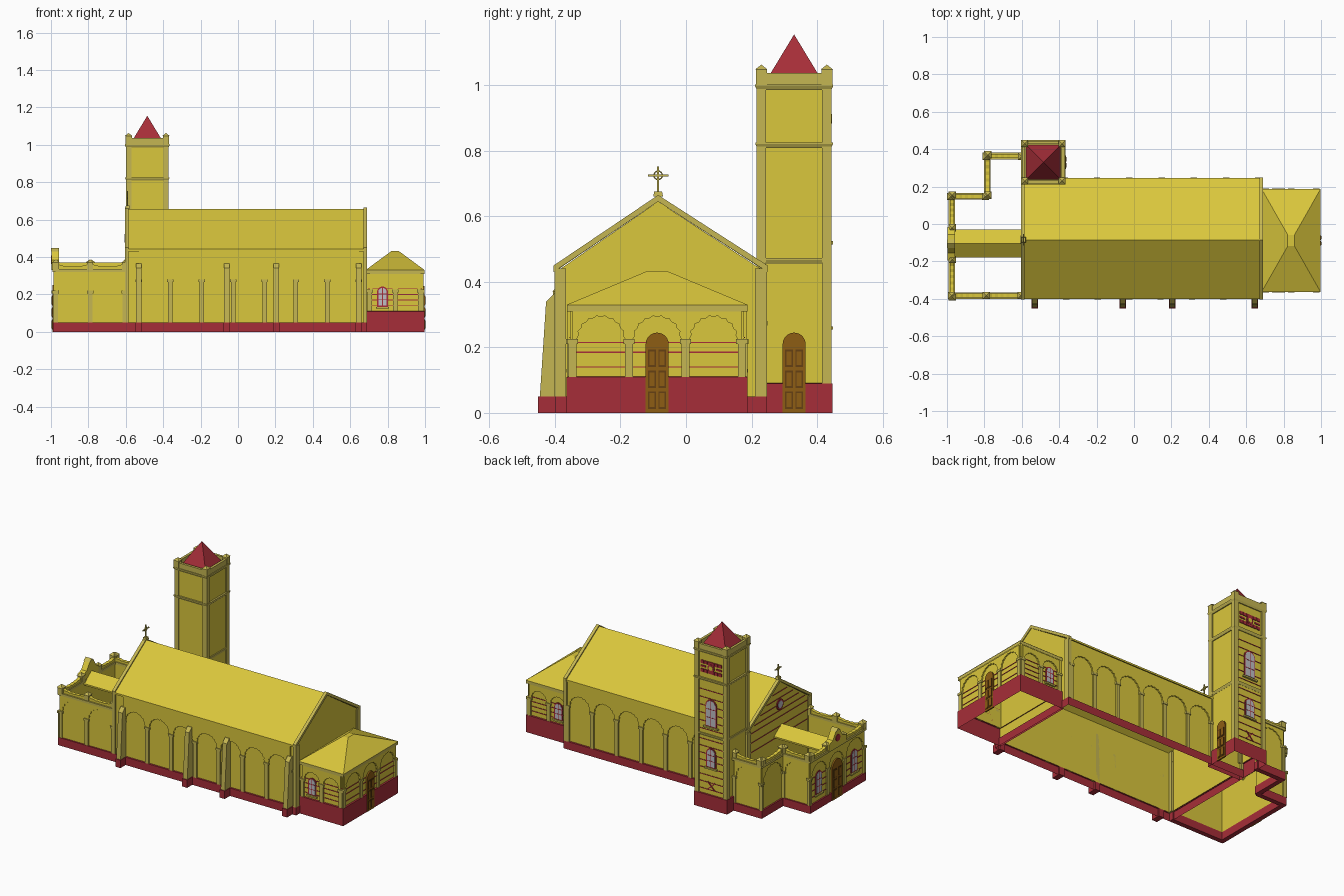
import bpy, bmesh, math
from mathutils import Vector

if "Cube" in bpy.data.objects:
    bpy.data.objects.remove(bpy.data.objects["Cube"])

COLORS = {"yellow": (0.70, 0.57, 0.045), "trim": (0.56, 0.47, 0.085), "red": (0.38, 0.027, 0.04),
          "brown": (0.27, 0.11, 0.007), "dark_brown": (0.13, 0.05, 0.006), "glass": (0.52, 0.52, 0.56)}
NAMES = list(COLORS)
MATS = []
for n, c in COLORS.items():
    m = bpy.data.materials.new(n)
    m.diffuse_color = (*c, 1)
    m.use_nodes = True
    m.node_tree.nodes["Principled BSDF"].inputs["Base Color"].default_value = m.diffuse_color
    MATS.append(m)
parts = {}


def put(part, color, verts, faces):
    """Append a piece of mesh to a named part."""
    bm = parts.setdefault(part, bmesh.new())
    vs = [bm.verts.new(v) for v in verts]
    fs = [bm.faces.new([vs[i] for i in f]) for f in faces]
    for f in fs:
        f.material_index = NAMES.index(color)
    bmesh.ops.recalc_face_normals(bm, faces=fs)


def frame(x, y, deg):
    """Wall frame: origin, direction along the wall, outward direction."""
    a = math.radians(deg)
    return Vector((x, y, 0)), Vector((-math.sin(a), math.cos(a), 0)), Vector((math.cos(a), math.sin(a), 0))


def prism(part, color, fr, pts, d0, d1, hollow=False):
    """Extrude a wall profile from depth d0 to d1; hollow leaves the first edge open."""
    o, u, w = fr
    n = len(pts)
    verts = [o + u * p + w * d + Vector((0, 0, q)) for d in (d0, d1) for p, q in pts]
    faces = [range(n), range(2 * n - 1, n - 1, -1)]
    faces += [(i, (i + 1) % n, n + (i + 1) % n, n + i) for i in range(1 if hollow else 0, n)]
    put(part, color, verts, faces)


def rect(u0, u1, v0, v1):
    return [(u0, v0), (u1, v0), (u1, v1), (u0, v1)]


def arch(u, v, w, h, n=12):
    r = w / 2
    return [(u - r, v), (u + r, v)] + [(u + r * math.cos(math.pi * i / n), v + h - r + r * math.sin(math.pi * i / n))
                                       for i in range(n + 1)]


def disc(u, v, r, n=16):
    return [(u + r * math.cos(2 * math.pi * i / n), v + r * math.sin(2 * math.pi * i / n)) for i in range(n)]


def frustum(part, color, cx, cy, z0, a, z1, b, sides_only=False):
    """Box, tapered block or pyramid (b = 0,0) with half sizes a and b."""
    sq = [(-1, -1), (1, -1), (1, 1), (-1, 1)]
    verts = [(cx + i * a[0], cy + j * a[1], z0) for i, j in sq]
    if b[0] == 0:
        put(part, color, verts + [(cx, cy, z1)], [(0, 1, 4), (1, 2, 4), (2, 3, 4), (3, 0, 4)])
        return
    verts += [(cx + i * b[0], cy + j * b[1], z1) for i, j in sq]
    faces = [(i, (i + 1) % 4, 4 + (i + 1) % 4, 4 + i) for i in range(4)]
    put(part, color, verts, faces + ([] if sides_only else [(3, 2, 1, 0), (4, 5, 6, 7)]))


def plinth(part, x0, x1, y0, y1, z, out=0.01):
    c, h = ((x0 + x1) / 2, (y0 + y1) / 2), ((x1 - x0) / 2, (y1 - y0) / 2)
    o = (h[0] + out, h[1] + out)
    frustum(part, "red", *c, 0, o, z, o, True)
    frustum(part, "red", *c, z, o, z + 0.001, h, True)


def arcade(part, fr, edges, v0, spring, top, d, th=0.008):
    """Blind arches with scalloped heads, pilasters and capitals."""
    for l, r in zip(edges, edges[1:]):
        c, rad = (l + r) / 2, (r - l) / 2 - 0.012
        rise = min(rad, top - spring - 0.012)
        head = []
        for i in range(37):
            t = math.pi * (1 - i / 36)
            k = 1 - 0.07 * abs(math.sin(9 * t))
            head.append((c + rad * k * math.cos(t), spring + rise * k * math.sin(t)))
        prism(part, "yellow", fr, [(l, v0), (l + 0.012, v0)] + head + [(r - 0.012, v0), (r, v0), (r, top), (l, top)], d, d + th)
    for e in edges:
        prism(part, "trim", fr, rect(e - 0.012, e + 0.012, v0, spring), d, d + th + 0.002)
        prism(part, "trim", fr, rect(e - 0.017, e + 0.017, spring - 0.014, spring), d, d + th + 0.005)


def stripes(part, fr, u0, u1, levels, d, th=0.003):
    for v in levels:
        prism(part, "red", fr, rect(u0, u1, v - 0.002, v + 0.002), d, d + th)


def window(part, fr, u, v, w, h, d):
    prism(part, "red", fr, arch(u, v - 0.006, w + 0.014, h + 0.013), d, d + 0.004)
    prism(part, "glass", fr, arch(u, v, w, h), d, d + 0.006)
    prism(part, "red", fr, rect(u - 0.002, u + 0.002, v, v + h), d, d + 0.007)
    for k in (0.33, 0.66):
        prism(part, "red", fr, rect(u - w / 2, u + w / 2, v + h * k - 0.002, v + h * k + 0.002), d, d + 0.007)
    prism(part, "trim", fr, rect(u - w * 0.8, u + w * 0.8, v - 0.016, v - 0.006), d, d + 0.012)


def door(part, fr, u, w, h, d):
    prism(part, "brown", fr, arch(u, 0, w, h), d - 0.009, d)
    for s in (-1, 1):
        for k in range(3):
            c, v = u + s * w * 0.22, 0.012 + k * 0.064
            prism(part, "dark_brown", fr, rect(c - w * 0.17, c + w * 0.17, v, v + 0.054), d, d + 0.002)
            prism(part, "brown", fr, rect(c - w * 0.11, c + w * 0.11, v + 0.006, v + 0.048), d, d + 0.004)


# Nave: gabled hall, roof, end copings and corner strips
AX = frame(0, 0, 0)
RY = -0.085
prism("nave", "yellow", AX, [(-0.39, 0.05), (0.235, 0.05), (0.235, 0.435), (RY, 0.645), (-0.39, 0.435)], -0.6, 0.685, True)
plinth("nave_plinth", -0.595, 0.68, -0.39, 0.235, 0.05)


def chevron(part, color, y0, y1, z0, zr, t, d0, d1):
    prism(part, color, AX, [(y0, z0), (RY, zr), (y1, z0), (y1, z0 + t), (RY, zr + t), (y0, z0 + t)], d0, d1)


chevron("nave_roof", "yellow", -0.402, 0.247, 0.43, 0.645, 0.012, -0.585, 0.675)
for d0, d1 in ((-0.605, -0.585), (0.67, 0.69)):
    chevron("gable_copings", "trim", -0.404, 0.249, 0.43, 0.645, 0.02, d0, d1)
    for y in (-0.384, 0.229):
        prism("corner_strips", "trim", AX, rect(y - 0.018, y + 0.018, 0.05, 0.44), d0, d1)

# Nave side arcades, eaves and buttresses
SOUTH, NORTH = frame(0, -0.39, -90), frame(0, 0.235, 90)
arcade("south_arcade", SOUTH, [-0.53 + i * 0.168 for i in range(8)], 0.05, 0.28, 0.43, 0)
arcade("north_arcade", NORTH, [-0.665 + i * 0.1725 for i in range(7)], 0.05, 0.28, 0.43, 0)
for x in (-0.53, -0.06, 0.205, 0.645):
    f = frame(x, -0.39, 180)
    prism("buttresses", "trim", f, [(0, 0.05), (0.056, 0.05), (0.037, 0.34), (0.012, 0.365), (0, 0.365)], -0.015, 0.015)
    prism("buttresses", "red", f, rect(0, 0.062, 0, 0.05), -0.018, 0.018)

# West gable: stripes, round window and cross
WEST = frame(-0.6, 0, 180)
for v in (0.3, 0.36, 0.42, 0.46, 0.5, 0.54, 0.58):
    half = min(0.29, (0.63 - v) / 0.21 * 0.31)
    stripes("gable_stripes", WEST, -RY - half, -RY + half, [v], 0)
prism("round_window", "red", WEST, disc(-RY, 0.5, 0.034), 0, 0.005)
prism("round_window", "glass", WEST, disc(-RY, 0.5, 0.023), 0, 0.007)
frustum("cross", "trim", -0.59, RY, 0.66, (0.012, 0.015), 0.675, (0.01, 0.012))
frustum("cross", "trim", -0.59, RY, 0.67, (0.003, 0.003), 0.752, (0.003, 0.003))
frustum("cross", "trim", -0.59, RY, 0.722, (0.003, 0.031), 0.728, (0.003, 0.031))
bpy.ops.mesh.primitive_torus_add(location=(-0.59, RY, 0.725), rotation=(0, math.pi / 2, 0), major_radius=0.013,
                                 minor_radius=0.002, major_segments=16, minor_segments=6)
bpy.context.object.name = "cross_ring"
bpy.context.object.data.materials.append(MATS[1])

# East annex: walls, arcades, hipped roof, door and windows
frustum("annex", "yellow", 0.835, -0.088, 0.11, (0.15, 0.265), 0.325, (0.15, 0.265), True)
plinth("annex_plinth", 0.69, 0.985, -0.353, 0.177, 0.11, 0.011)
frustum("annex_cornice", "trim", 0.838, -0.088, 0.31, (0.158, 0.275), 0.33, (0.158, 0.275), True)
frustum("annex_roof", "yellow", 0.84, -0.088, 0.33, (0.158, 0.276), 0.433, (0.018, 0.03))
E, AS, AN = frame(0.985, -0.088, 0), frame(0.84, -0.353, -90), frame(0.84, 0.177, 90)
arcade("annex_arcade", E, [-0.258, -0.086, 0.086, 0.258], 0.11, 0.225, 0.31, 0)
stripes("annex_stripes", E, -0.26, 0.26, (0.14, 0.185, 0.215), 0)
door("annex_door", E, 0, 0.07, 0.245, 0.013)
for f, s in ((AS, 1), (AN, -1)):
    arcade("annex_arcade", f, [-0.135, 0.0, 0.135], 0.11, 0.225, 0.31, 0)
    stripes("annex_stripes", f, -0.145, 0.145, (0.14, 0.17, 0.2, 0.23), 0)
    window("annex_windows", f, -0.0675 * s, 0.14, 0.045, 0.095, 0)

# Bell tower: shaft, corner strips, cornices, parapet, pinnacles and spire
TX, TY = -0.485, 0.33
frustum("tower", "yellow", TX, TY, 0.09, (0.107, 0.107), 0.99, (0.107, 0.107), True)
plinth("tower_plinth", TX - 0.107, TX + 0.107, TY - 0.107, TY + 0.107, 0.09, 0.01)
for z, h in ((0.455, 0.114), (0.808, 0.118), (0.985, 0.119)):
    frustum("tower_cornices", "trim", TX, TY, z, (h - 0.006,) * 2, z + 0.012, (h, h))
    frustum("tower_cornices", "trim", TX, TY, z + 0.012, (h, h), z + 0.018, (h, h))
for i in (-1, 1):
    for j in (-1, 1):
        x, y = TX + i * 0.1, TY + j * 0.1
        frustum("tower_corners", "trim", x, y, 0.09, (0.0145, 0.0145), 0.99, (0.0145, 0.0145))
        frustum("pinnacles", "trim", x, y, 1.0, (0.017, 0.017), 1.048, (0.017, 0.017))
        frustum("pinnacles", "trim", x, y, 1.048, (0.019, 0.019), 1.063, (0, 0))
for a in range(4):
    prism("tower_parapet", "trim", frame(TX, TY, a * 90), rect(-0.11, 0.11, 0.99, 1.037), 0.098, 0.114)
frustum("spire", "red", TX, TY, 0.99, (0.1, 0.1), 1.155, (0, 0))
TN = frame(TX, TY + 0.107, 90)
stripes("tower_stripes", TN, -0.085, 0.085, [0.12 + 0.045 * i for i in range(8)], 0)
stripes("tower_stripes", TN, -0.085, 0.085, [0.5 + 0.05 * i for i in range(6)], 0)
window("tower_windows", TN, 0, 0.53, 0.065, 0.16, 0)
window("tower_windows", TN, 0, 0.27, 0.055, 0.11, 0)
for s in (-1, 1):
    prism("tower_ornament", "red", TN, [(0.022 * s, 0.12), (0.026 * s, 0.124), (-0.022 * s, 0.172), (-0.026 * s, 0.168)], 0, 0.005)
    for k in range(3):
        for v in (0.86, 0.915):
            c = s * (0.012 + 0.025 * k)
            prism("tower_ornament", "red", TN, rect(c - 0.011, c + 0.011, v, v + 0.02), 0, 0.005)
    prism("tower_ornament", "red", TN, rect(s * 0.055 - 0.018, s * 0.055 + 0.018, 0.892, 0.903), 0, 0.005)
prism("tower_ornament", "red", TN, disc(0, 0.8975, 0.024), 0, 0.006)
prism("tower_ornament", "yellow", TN, disc(0, 0.8975, 0.014), 0, 0.008)
door("tower_door", frame(TX + 0.107, TY, 0), 0, 0.07, 0.245, 0.014)


# Forecourt: stepped wall with arches, dipping parapet and posts
def court_wall(fr, edges, gate=None):
    u0, u1 = edges[0], edges[-1]
    prism("court_wall", "yellow", fr, rect(u0, u1, 0.05, 0.325), -0.02, 0)
    prism("court_plinth", "red", fr, rect(u0 - 0.008, u1 + 0.008, 0, 0.05), -0.02, 0.01)
    prism("court_cornice", "trim", fr, rect(u0 - 0.01, u1 + 0.01, 0.32, 0.335), -0.024, 0.012)
    arcade("court_arcade", fr, edges, 0.05, 0.22, 0.32, 0, 0.006)
    for i, (l, r) in enumerate(zip(edges, edges[1:])):
        if i != gate:
            w = r - l
            top = [(r - w * k / 12, 0.348 + 0.018 * abs(k / 6 - 1) ** 3 + 0.003 * (k % 2)) for k in range(13)]
            prism("court_parapet", "yellow", fr, [(l, 0.335), (r, 0.335)] + top, -0.018, 0.003)
    for e in edges:
        p = fr[0] + fr[1] * e - fr[2] * 0.008
        frustum("court_posts", "trim", p.x, p.y, 0.335, (0.016, 0.016), 0.37, (0.016, 0.016))
        frustum("court_posts", "trim", p.x, p.y, 0.37, (0.019, 0.019), 0.387, (0, 0))


GATE = frame(-0.98, -0.105, 180)
court_wall(frame(-0.79, -0.39, -90), [-0.185, 0, 0.185])
court_wall(GATE, [-0.26, -0.085, 0.085, 0.285], 1)
court_wall(frame(-0.885, 0.155, 90), [-0.09, 0.095])
court_wall(frame(-0.79, 0.262, 180), [-0.108, 0.108])
court_wall(frame(-0.69, 0.37, 90), [-0.09, 0.1])

# Gate: gable, door, roundel, windows and porch roof
prism("gate_gable", "yellow", GATE, [(-0.09, 0.33), (0.09, 0.33), (0.09, 0.37), (0.05, 0.385), (0.02, 0.43),
                                     (-0.02, 0.43), (-0.05, 0.385), (-0.09, 0.37)], -0.022, 0.016)
prism("gate_gable", "trim", GATE, [(-0.022, 0.43), (0.022, 0.43), (0, 0.447)], -0.024, 0.02)
prism("gate_roundel", "red", GATE, disc(0, 0.385, 0.022), 0.016, 0.019)
door("gate_door", GATE, 0, 0.1, 0.25, 0.013)
for u in (-0.172, 0.185):
    stripes("gate_stripes", GATE, u - 0.075, u + 0.075, (0.09, 0.13, 0.17, 0.21), 0)
    window("gate_windows", GATE, u, 0.1, 0.05, 0.13, 0)
prism("porch_roof", "yellow", AX, [(-0.18, 0.305), (-0.105, 0.36), (-0.03, 0.305), (-0.03, 0.315), (-0.105, 0.37),
                                   (-0.18, 0.315)], -0.965, -0.6)

# Turn every collected part into an object
for name, bm in parts.items():
    me = bpy.data.meshes.new(name)
    bm.to_mesh(me)
    bm.free()
    for m in MATS:
        me.materials.append(m)
    bpy.context.collection.objects.link(bpy.data.objects.new(name, me))
